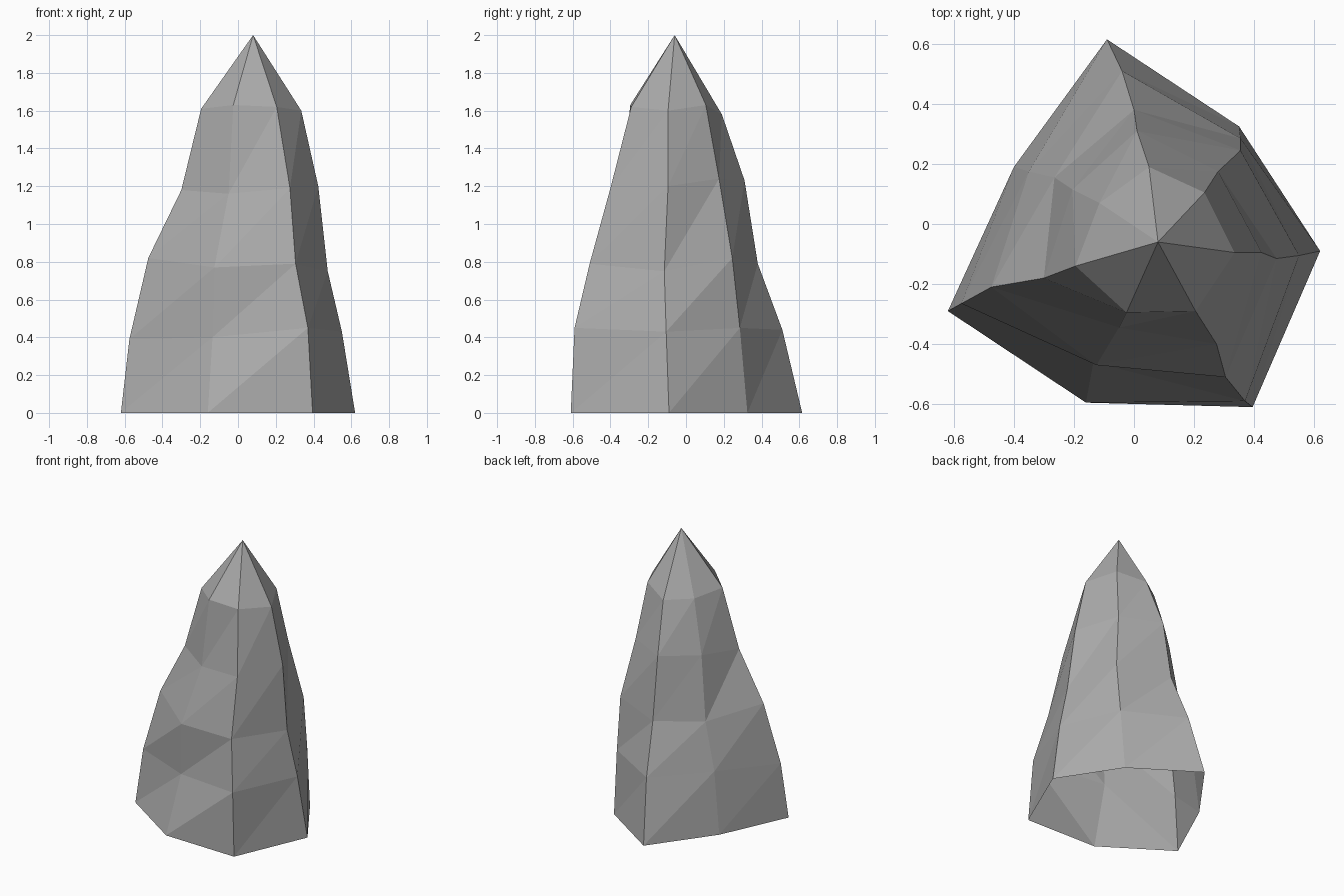
import bpy
import bmesh

# Remove the default cube only
default_cube = bpy.data.objects.get("Cube")
if default_cube:
    bpy.data.objects.remove(default_cube, do_unlink=True)


def make_material(name, colour):
    material = bpy.data.materials.new(name)
    material.use_nodes = True
    material.diffuse_color = colour
    shader = next(n for n in material.node_tree.nodes if n.type == 'BSDF_PRINCIPLED')
    shader.inputs["Base Color"].default_value = colour
    shader.inputs["Roughness"].default_value = 0.9
    return material


# Seven ridge lines of the spire, each climbing from the ground to the shoulder,
# listed counterclockwise as seen from above
RIDGES = {
    "back": [(-.09, .615, 0), (-.04, .51, .44), (0, .38, .79), (.01, .31, 1.23), (.05, .19, 1.58)],
    "back_right": [(-.4, .19, 0), (-.35, .175, .44), (-.265, .155, .77), (-.205, .115, 1.22), (-.115, .07, 1.59)],
    "right": [(-.62, -.29, 0), (-.575, -.265, .39), (-.475, -.21, .82), (-.3, -.18, 1.18), (-.195, -.14, 1.61)],
    "front_right": [(-.16, -.595, 0), (-.135, -.46, .4), (-.125, -.47, .77), (-.05, -.345, 1.16), (-.025, -.295, 1.63)],
    "front_left": [(.395, -.61, 0), (.37, -.59, .45), (.305, -.51, .79), (.275, -.4, 1.19), (.205, -.29, 1.62)],
    "left": [(.62, -.09, 0), (.55, -.105, .43), (.475, -.115, .75), (.425, -.095, 1.2), (.335, -.095, 1.6)],
    "back_left": [(.35, .325, 0), (.355, .285, .45), (.355, .245, .82), (.28, .175, 1.24), (.235, .105, 1.63)],
}
PEAK = (.08, -.06, 2)


def build_spire(name, ridges, peak, material):
    bm = bmesh.new()
    columns = [[bm.verts.new(point) for point in ridge] for ridge in ridges]
    tip = bm.verts.new(peak)

    # Join neighbouring ridges, each panel split along its rising diagonal
    for column, following in zip(columns, columns[1:] + columns[:1]):
        for level in range(len(column) - 1):
            low, high = column[level], column[level + 1]
            next_low, next_high = following[level], following[level + 1]
            bm.faces.new((low, next_low, next_high))
            bm.faces.new((low, next_high, high))
        # Facet of the pointed cap
        bm.faces.new((column[-1], following[-1], tip))

    # The underside stays open; every facet is flat
    for face in bm.faces:
        face.smooth = False
    mesh = bpy.data.meshes.new(name)
    bm.to_mesh(mesh)
    bm.free()
    mesh.materials.append(material)
    spire = bpy.data.objects.new(name, mesh)
    bpy.context.collection.objects.link(spire)
    return spire


stone_grey = make_material("stone grey", (0.4, 0.4, 0.4, 1))
build_spire("rock_spire", list(RIDGES.values()), PEAK, stone_grey)
